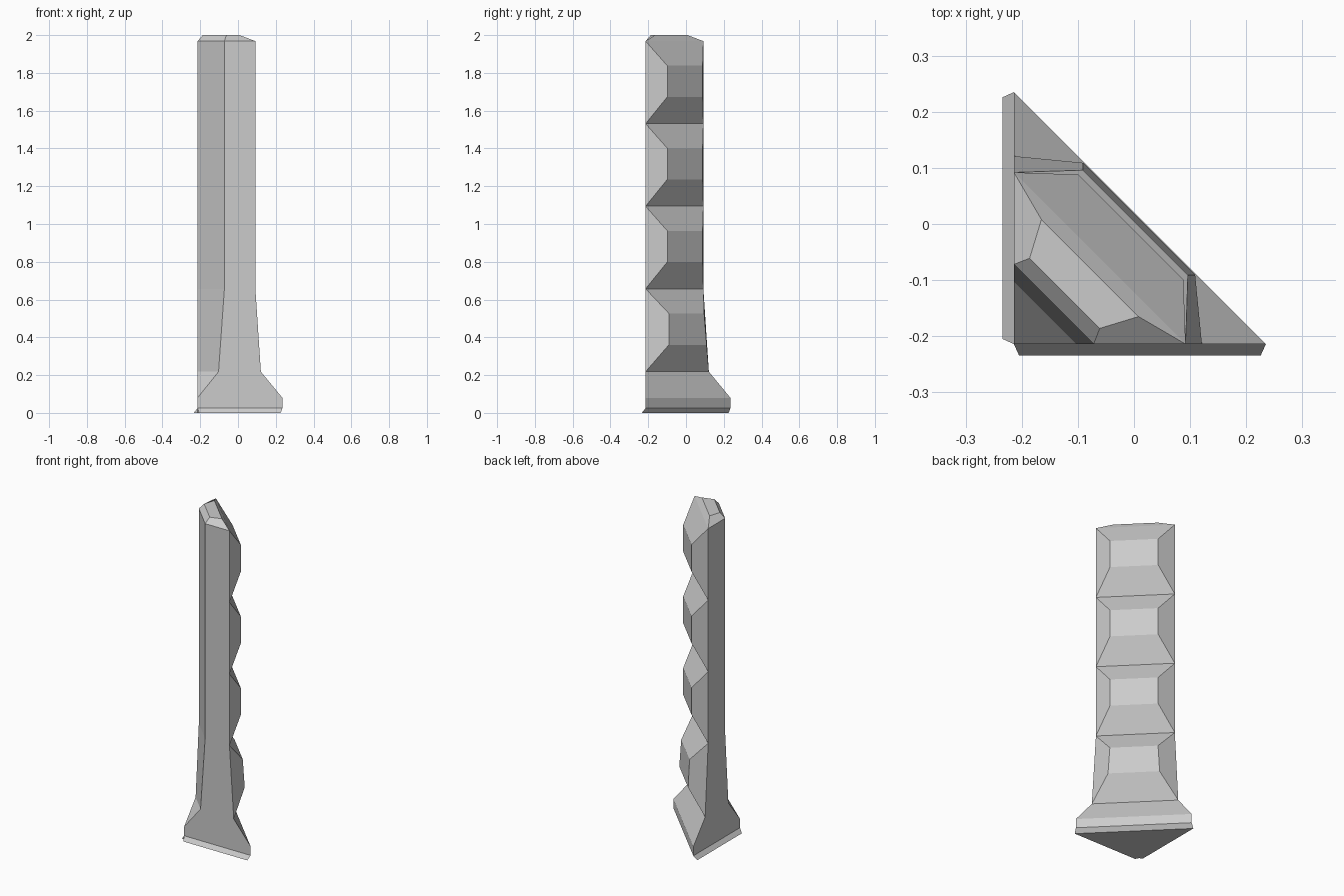
import bpy
import bmesh
from mathutils import Vector

cube = bpy.data.objects.get("Cube")
if cube:
    bpy.data.objects.remove(cube, do_unlink=True)

S = 0.214  # distance of the two flat wall faces from the axis

stone = bpy.data.materials.new("grey_stone")
stone.use_nodes = True
grey = (0.6, 0.6, 0.6, 1.0)
stone.diffuse_color = grey
stone.node_tree.nodes["Principled BSDF"].inputs["Base Color"].default_value = grey

bm = bmesh.new()


def vert(x, y, z):
    return bm.verts.new((x, y, z))


def ring(z, p, q, m=None):
    """Section mirrored across x = y: p edges the cut corner, q the notched side."""
    m = (p[0] + p[1]) / 2 if m is None else m
    return [vert(*p, z), vert(*q, z), vert(q[1], q[0], z),
            vert(p[1], p[0], z), vert(m, m, z)]


def wall(low, high, sides):
    for i in sides:
        j = (i + 1) % 5
        bm.faces.new((low[i], low[j], high[j], high[i]))


def knob(low, high, out_low, out_high):
    """Raised block between two notch lines on the diagonal side."""
    zl, zh = low[1].co.z + 0.142, high[1].co.z - 0.13
    a, b = vert(*out_low, zl), vert(out_low[1], out_low[0], zl)
    d, c = vert(*out_high, zh), vert(out_high[1], out_high[0], zh)
    bm.faces.new((a, b, c, d))
    bm.faces.new((low[1], low[2], b, a))
    bm.faces.new((d, c, high[2], high[1]))
    bm.faces.new((low[1], a, d, high[1]))
    bm.faces.new((b, low[2], high[2], c))


# Foot: splayed skirt, triangular plinth, slope up to the shaft
corner = (-S, -S)
foot = [ring(0, (-0.205, -0.234), (0.226, -0.234), -S),
        ring(0.025, corner, (0.235, -S)),
        ring(0.08, corner, (0.235, -S)),
        ring(0.218, (-0.103, -S), (0.121, -S))]
for low, high in zip(foot, foot[1:]):
    wall(low, high, range(5))
bm.faces.new(list(reversed(foot[0])))

# Shaft: tapered first stage, then three equal stages
notches = [foot[-1]] + [ring(z, (-0.072, -S), (0.092, -S))
                        for z in (0.657, 1.094, 1.531, 1.968)]
for i, (low, high) in enumerate(zip(notches, notches[1:])):
    wall(low, high, (0, 2, 3, 4))
    top = (0.088, -0.099)
    knob(low, high, *(((0.109, -0.091), (0.096, -0.091)) if i == 0 else (top, top)))

# Bevelled cap
cap = ring(2.0, (-0.061, -0.186), (0.008, -0.165))
wall(notches[-1], cap, range(5))
bm.faces.new(cap)

bmesh.ops.remove_doubles(bm, verts=bm.verts, dist=0.0005)
bmesh.ops.recalc_face_normals(bm, faces=bm.faces)

mesh = bpy.data.meshes.new("notched_corner_pillar")
bm.to_mesh(mesh)
bm.free()
mesh.materials.append(stone)
pillar = bpy.data.objects.new("notched_corner_pillar", mesh)
bpy.context.collection.objects.link(pillar)
